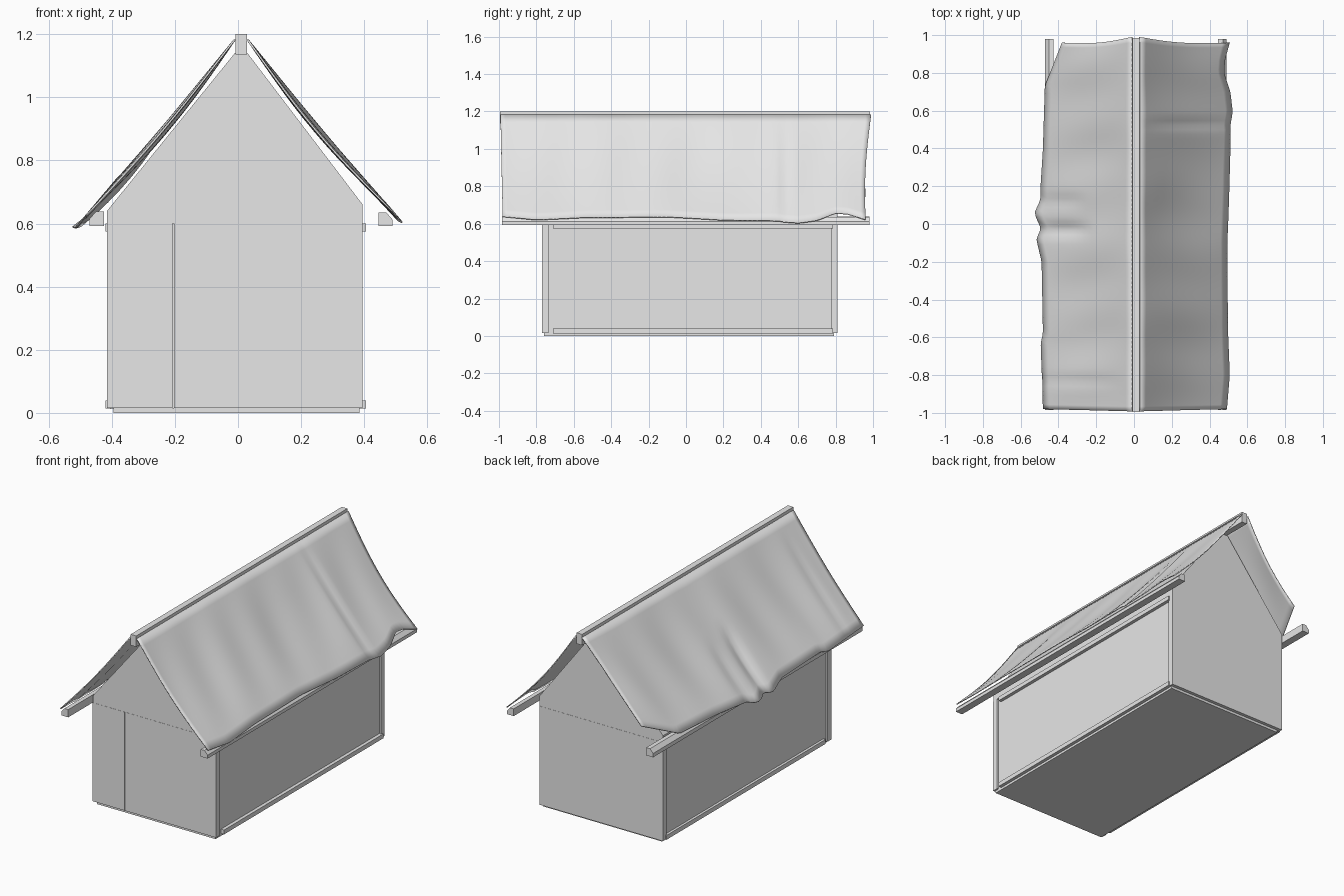
import bpy, bmesh, math

if "Cube" in bpy.data.objects:
    bpy.data.objects.remove(bpy.data.objects["Cube"], do_unlink=True)

# One plain grey for everything
grey = bpy.data.materials.new("plain grey")
grey.use_nodes = True
grey.diffuse_color = (0.8, 0.8, 0.8, 1)
grey.node_tree.nodes["Principled BSDF"].inputs["Base Color"].default_value = (0.8, 0.8, 0.8, 1)


def make_object(name, bm):
    bmesh.ops.recalc_face_normals(bm, faces=bm.faces)
    mesh = bpy.data.meshes.new(name)
    bm.to_mesh(mesh)
    bm.free()
    mesh.materials.append(grey)
    obj = bpy.data.objects.new(name, mesh)
    bpy.context.collection.objects.link(obj)
    return obj


def prism(name, profile, y0, y1):
    """Extrude an (x, z) outline along y."""
    bm = bmesh.new()
    face = bm.faces.new([bm.verts.new((x, y0, z)) for x, z in profile])
    grown = bmesh.ops.extrude_face_region(bm, geom=[face])["geom"]
    verts = [g for g in grown if isinstance(g, bmesh.types.BMVert)]
    bmesh.ops.translate(bm, verts=verts, vec=(0, y1 - y0, 0))
    return make_object(name, bm)


def box(name, x0, x1, y0, y1, z0, z1):
    return prism(name, [(x0, z0), (x1, z0), (x1, z1), (x0, z1)], y0, y1)


# Floor and side wall core
box("floor", -0.395, 0.385, -0.76, 0.79, 0.0, 0.016)
box("side_walls", -0.405, 0.385, -0.75, 0.79, 0.012, 0.6)

# End walls: front is two boards with a narrow seam
box("front_wall_narrow", -0.415, -0.207, -0.77, -0.735, 0.015, 0.6)
box("front_wall_wide", -0.203, 0.395, -0.77, -0.735, 0.015, 0.6)
box("back_wall", -0.415, 0.395, 0.775, 0.81, 0.015, 0.6)

# Gable block under the roof
prism("gable", [(-0.415, 0.6), (0.395, 0.6), (0.395, 0.66), (0.03, 1.14),
                (-0.01, 1.14), (-0.415, 0.64)], -0.769, 0.809)

# Rails along the long sides, top and bottom
for side, x0, x1 in (("right", -0.42, -0.40), ("left", 0.38, 0.405)):
    box(side + "_bottom_rail", x0, x1, -0.71, 0.785, 0.014, 0.04)
    box(side + "_top_rail", x0, x1, -0.71, 0.785, 0.575, 0.6)

# Ridge beam and sloped-top eave beams
box("ridge_beam", -0.008, 0.028, -0.995, 0.985, 1.135, 1.2)
prism("left_eave_beam", [(0.445, 0.592), (0.49, 0.592), (0.49, 0.612), (0.47, 0.635),
                         (0.445, 0.635)], -0.985, 0.98)
prism("right_eave_beam", [(-0.47, 0.592), (-0.425, 0.592), (-0.425, 0.638),
                          (-0.45, 0.638), (-0.47, 0.615)], -0.985, 0.98)


def interpolate(points, y):
    for (ya, xa), (yb, xb) in zip(points, points[1:]):
        if y <= yb:
            t = max(0, (y - ya) / (yb - ya))
            return xa + (xb - xa) * t
    return points[-1][1]


# Ragged lower edges of the roof sheets: (y, distance from the middle)
LEFT_EDGE = [(-0.98, 0.49), (-0.8, 0.505), (-0.55, 0.495), (-0.1, 0.492), (0.2, 0.505),
             (0.5, 0.51), (0.6, 0.52), (0.7, 0.508), (0.8, 0.475), (0.87, 0.48), (0.96, 0.505)]
RIGHT_EDGE = [(-0.98, 0.48), (-0.63, 0.492), (-0.58, 0.48), (-0.2, 0.487), (-0.08, 0.515),
              (-0.02, 0.498), (0.06, 0.525), (0.13, 0.497), (0.4, 0.48), (0.73, 0.47),
              (0.96, 0.38)]


def roof_sheet(name, side, edge, creases, rows=14, cols=80):
    """A sagging sheet from the ridge to a ragged eave."""
    bm = bmesh.new()
    grid = []
    for i in range(cols + 1):
        u = i / cols
        y = -0.98 + 1.94 * u
        reach = interpolate(edge, y)
        line = []
        for j in range(rows + 1):
            v = j / rows
            x = side * (0.02 + (reach - 0.02) * v) + 0.01 * (1 - v)
            d = abs(x - 0.01)
            z = max(0.588, 1.207 - 1.185 * d)
            # Broad sag, soft waves and sharp local creases
            sag = math.sin(math.pi * v) * (0.014 + 0.006 * math.sin(7 * y + side))
            sag += 0.004 * v * (1 - v) * 4 * math.sin(19 * y + 2 * v)
            for cy, width, depth, start in creases:
                w = max(0, (v - start) / (1 - start))
                sag += depth * w * (1.15 - w) * math.exp(-((y - cy) / width) ** 2)
            # Ends reach furthest at the ridge, with a slight inward bow
            end = y + (0.03 * (1 - v) - 0.015 * math.sin(math.pi * v)) * max(0, u - 0.9) * 10
            end -= (0.012 * (1 - v)) * max(0, 0.1 - u) * 10
            line.append(bm.verts.new((x - side * 0.75 * sag, end, max(0.585, z - 0.65 * sag))))
        grid.append(line)
    for a, b in zip(grid, grid[1:]):
        for j in range(rows):
            bm.faces.new((a[j], a[j + 1], b[j + 1], b[j]))
    obj = make_object(name, bm)
    thick = obj.modifiers.new("thickness", 'SOLIDIFY')
    thick.thickness = 0.006
    thick.offset = 0
    bpy.ops.object.select_all(action='DESELECT')
    obj.select_set(True)
    bpy.context.view_layer.objects.active = obj
    bpy.ops.object.shade_smooth_by_angle(angle=math.radians(35))
    return obj


# Creases: (y, half width, depth, start down the slope)
roof_sheet("left_roof", 1, LEFT_EDGE, [(0.53, 0.025, 0.03, 0.0), (0.2, 0.12, 0.015, 0.2)])
roof_sheet("right_roof", -1, RIGHT_EDGE,
           [(-0.03, 0.035, 0.06, 0.45), (-0.83, 0.03, 0.02, 0.1), (0.12, 0.04, 0.03, 0.5)])
